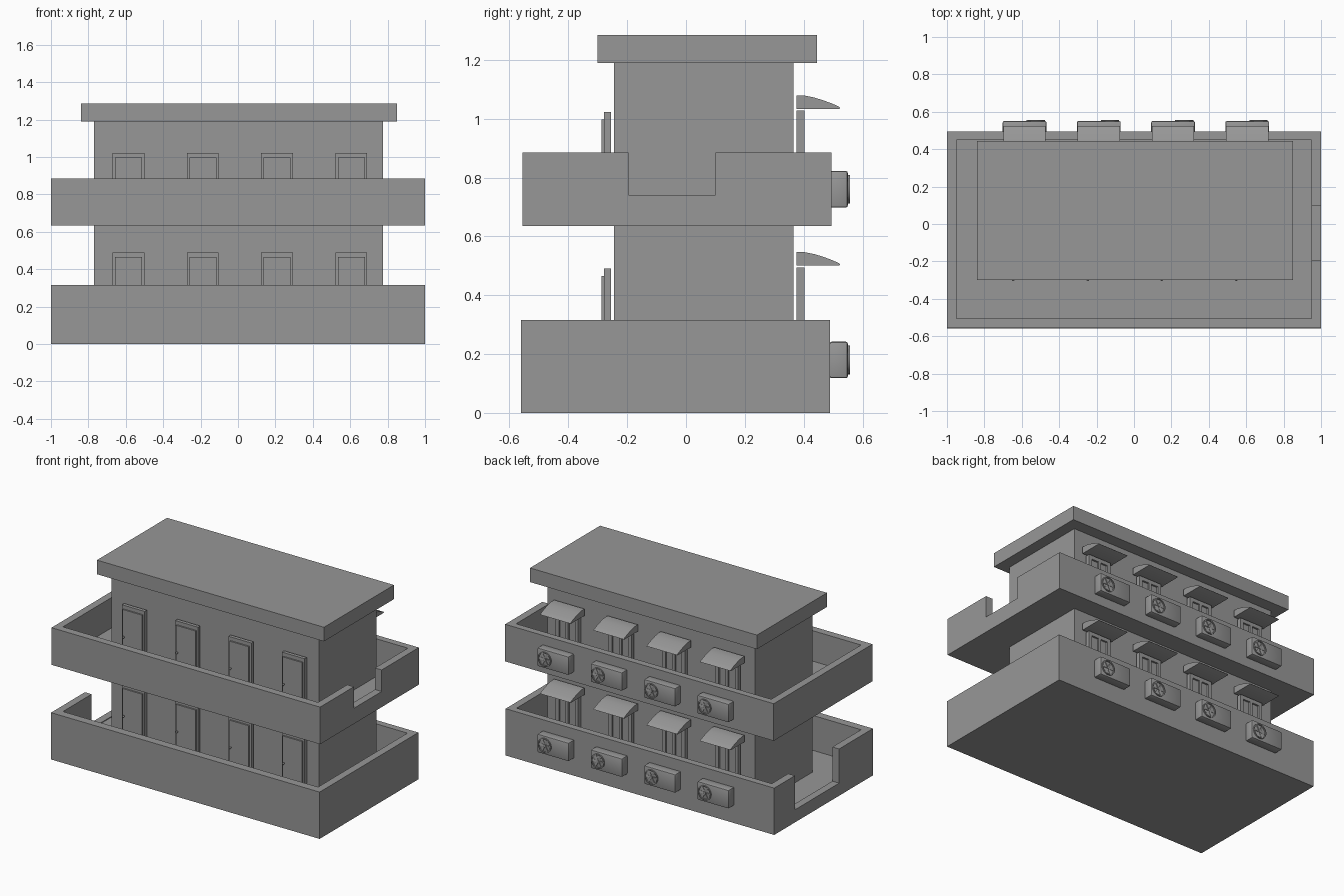
import bpy, bmesh, math
from mathutils import Matrix, Vector

old = bpy.data.objects.get("Cube")
if old:
    bpy.data.objects.remove(old, do_unlink=True)

grey = bpy.data.materials.new("plain grey")
grey.use_nodes = True
COLOUR = (0.31, 0.31, 0.31, 1)
grey.diffuse_color = COLOUR
grey.node_tree.nodes["Principled BSDF"].inputs["Base Color"].default_value = COLOUR


def finish(name, bm):
    bmesh.ops.recalc_face_normals(bm, faces=bm.faces)
    mesh = bpy.data.meshes.new(name)
    bm.to_mesh(mesh)
    bm.free()
    mesh.materials.append(grey)
    ob = bpy.data.objects.new(name, mesh)
    bpy.context.collection.objects.link(ob)
    return ob


def add_box(bm, x, y, z):
    """Add a box given as (min, max) pairs."""
    size = [b - a for a, b in (x, y, z)]
    mid = [(a + b) / 2 for a, b in (x, y, z)]
    m = Matrix.Translation(mid) @ Matrix.Diagonal((*size, 1))
    return bmesh.ops.create_cube(bm, size=1, matrix=m)["verts"]


def box(name, x, y, z):
    bm = bmesh.new()
    add_box(bm, x, y, z)
    return finish(name, bm)


def cut(ob, x, y, z):
    cutter = box("cutter", x, y, z)
    cutter.hide_render = True
    mod = ob.modifiers.new("cut", "BOOLEAN")
    mod.operation = "DIFFERENCE"
    mod.solver = "EXACT"
    mod.object = cutter
    bpy.context.view_layer.objects.active = ob
    bpy.ops.object.modifier_apply(modifier=mod.name)
    bpy.data.objects.remove(cutter, do_unlink=True)


def smooth(ob):
    bpy.ops.object.select_all(action="DESELECT")
    ob.select_set(True)
    bpy.context.view_layer.objects.active = ob
    bpy.ops.object.shade_smooth_by_angle(angle=math.radians(35))


# Main block and roof slab
box("main_block", (-0.77, 0.775), (-0.245, 0.365), (0.05, 1.2))
box("roof_slab", (-0.84, 0.85), (-0.3, 0.445), (1.19, 1.285))

# Walled terraces, each with an entrance gap in one end
lower = box("lower_terrace", (-1, 1), (-0.56, 0.49), (0, 0.315))
cut(lower, (-0.95, 0.95), (-0.505, 0.445), (0.08, 0.5))
cut(lower, (-1.1, -0.9), (-0.2, 0.27), (0.085, 0.5))
upper = box("upper_terrace", (-1, 1), (-0.555, 0.495), (0.635, 0.885))
cut(upper, (-0.95, 0.95), (-0.505, 0.45), (0.68, 1))
cut(upper, (0.9, 1.1), (-0.195, 0.1), (0.74, 1))


def front_door(label, cx, floor, top):
    box(label + "_door_frame", (cx - 0.085, cx + 0.085), (-0.278, -0.255), (floor, top))
    box(label + "_door_leaf", (cx - 0.072, cx + 0.072), (-0.288, -0.278), (floor, top - 0.025))
    # Knob on a short stem
    bm = bmesh.new()
    spot = Vector((cx - 0.06, -0.298, top - 0.205))
    bmesh.ops.create_uvsphere(bm, u_segments=12, v_segments=8, radius=0.007,
                              matrix=Matrix.Translation(spot))
    add_box(bm, (spot.x - 0.003, spot.x + 0.003), (-0.298, -0.286),
            (spot.z - 0.003, spot.z + 0.003))
    smooth(finish(label + "_door_knob", bm))


def back_door(label, cx, floor, top):
    # Frame of two jambs, a middle post and a head around a recessed panel
    bm = bmesh.new()
    for a, b in ((-0.085, -0.06), (-0.01, 0.01), (0.06, 0.085)):
        add_box(bm, (cx + a, cx + b), (0.375, 0.402), (floor, top - 0.025))
    add_box(bm, (cx - 0.085, cx + 0.085), (0.375, 0.402), (top - 0.025, top))
    finish(label + "_back_door_frame", bm)
    box(label + "_back_door_panel", (cx - 0.06, cx + 0.06), (0.38, 0.39), (floor, top - 0.025))


def awning(label, cx, base):
    # Curved side profile swept across the width
    profile = [(0.375, 0), (0.375, 0.045), (0.405, 0.045), (0.435, 0.039),
               (0.465, 0.03), (0.495, 0.019), (0.52, 0.008), (0.525, 0.003), (0.52, 0)]
    bm = bmesh.new()
    face = bm.faces.new([bm.verts.new((cx - 0.113, y, base + z)) for y, z in profile])
    side = bmesh.ops.extrude_face_region(bm, geom=[face])["geom"]
    bmesh.ops.translate(bm, vec=(0.226, 0, 0),
                        verts=[v for v in side if isinstance(v, bmesh.types.BMVert)])
    smooth(finish(label + "_awning", bm))


def cooling_unit(label, cx, cz):
    bm = bmesh.new()
    add_box(bm, (cx - 0.117, cx + 0.117), (0.488, 0.55), (cz - 0.062, cz + 0.062))
    bmesh.ops.bevel(bm, geom=bm.edges[:], offset=0.007, segments=2, affect="EDGES", profile=0.5)
    smooth(finish(label + "_cooling_unit", bm))
    # Fan: ring, hub and slanting blades
    bm = bmesh.new()
    to_back = Matrix.Translation((cx + 0.06, 0.55, cz)) @ Matrix.Rotation(-math.pi / 2, 4, "X")
    sides = 24
    loops = []
    for radius, height in ((0.049, 0), (0.049, 0.007), (0.042, 0.007), (0.042, 0)):
        loops.append([bm.verts.new(to_back @ Vector((radius * math.cos(t), radius * math.sin(t), height)))
                      for t in (math.tau * i / sides for i in range(sides))])
    for a, b in zip(loops, loops[1:]):
        for i in range(sides):
            j = (i + 1) % sides
            bm.faces.new((a[i], a[j], b[j], b[i]))
    bmesh.ops.create_cone(bm, cap_ends=True, segments=12, radius1=0.01, radius2=0.01, depth=0.008,
                          matrix=to_back @ Matrix.Translation((0, 0, 0.003)))
    for i in range(6):
        m = (to_back @ Matrix.Rotation(math.tau * i / 6, 4, "Z")
             @ Matrix.Translation((0.026, 0, 0.002)) @ Matrix.Rotation(0.2, 4, "X")
             @ Matrix.Diagonal((0.032, 0.013, 0.003, 1)))
        bmesh.ops.create_cube(bm, size=1, matrix=m)
    smooth(finish(label + "_fan", bm))


# Four bays on each storey
for storey, floor, top, unit_z in (("lower", 0.07, 0.49, 0.18), ("upper", 0.67, 1.022, 0.76)):
    for bay in range(4):
        cx = -0.585 + 0.397 * bay
        label = f"{storey}_bay_{bay + 1}"
        front_door(label, cx, floor, top)
        back_door(label, cx, floor, top + 0.005)
        awning(label, cx, top + 0.011)
        cooling_unit(label, cx, unit_z)
